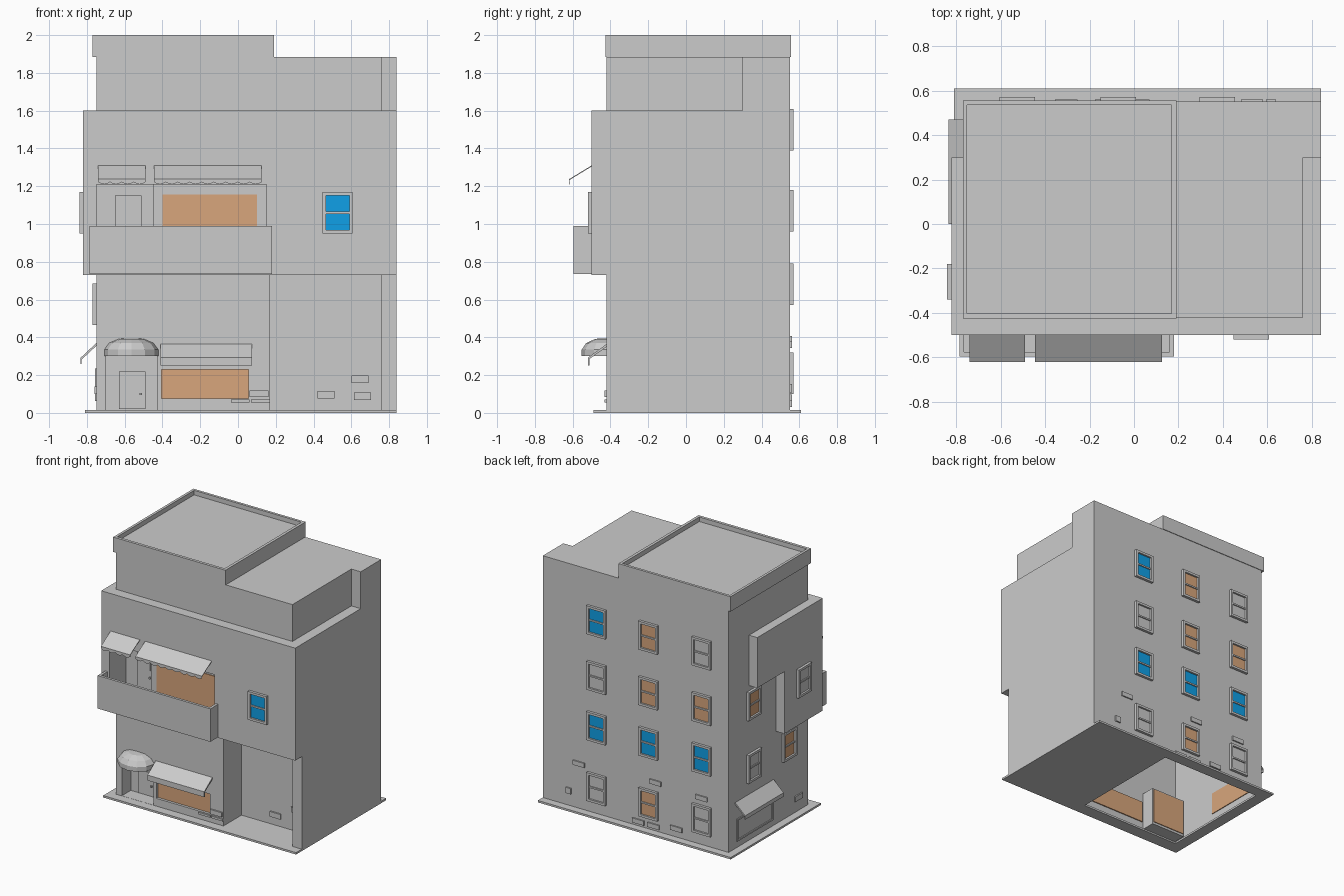
import bpy, bmesh, math
from mathutils import Matrix, Vector

cube = bpy.data.objects.get("Cube")
if cube:
    bpy.data.objects.remove(cube)


def material(name, rgb):
    m = bpy.data.materials.new(name)
    m.use_nodes = True
    m.diffuse_color = (*rgb, 1)
    m.node_tree.nodes["Principled BSDF"].inputs["Base Color"].default_value = (*rgb, 1)
    return m


GREY = material("plaster grey", (0.6, 0.6, 0.6))
ORANGE = material("warm window", (0.69, 0.38, 0.2))
BLUE = material("blue window", (0.005, 0.36, 0.82))


def finish(name, bm, *mats):
    bmesh.ops.recalc_face_normals(bm, faces=bm.faces)
    me = bpy.data.meshes.new(name)
    bm.to_mesh(me)
    bm.free()
    for m in mats:
        me.materials.append(m)
    ob = bpy.data.objects.new(name, me)
    bpy.context.scene.collection.objects.link(ob)
    return ob


def prism(name, pts, axis, lo, hi, mat=GREY):
    """Extrude a 2D outline along an axis."""
    place = {"x": lambda a, b, c: (c, a, b),
             "y": lambda a, b, c: (a, c, b),
             "z": lambda a, b, c: (a, b, c)}[axis]
    bm = bmesh.new()
    face = bm.faces.new([bm.verts.new(place(a, b, lo)) for a, b in pts])
    new = bmesh.ops.extrude_face_region(bm, geom=[face])["geom"]
    shift = Vector(place(0, 0, hi - lo))
    bmesh.ops.translate(bm, vec=shift, verts=[v for v in new if isinstance(v, bmesh.types.BMVert)])
    return finish(name, bm, mat)


def box(name, x, y, z, mat=GREY):
    return prism(name, [(x[0], y[0]), (x[1], y[0]), (x[1], y[1]), (x[0], y[1])], "z", *z, mat)


def cut(ob, x, y, z):
    """Carve a box out of an object."""
    tool = box("cutter", x, y, z)
    tool.hide_render = True
    mod = ob.modifiers.new("cut", "BOOLEAN")
    mod.operation, mod.solver, mod.object = "DIFFERENCE", "EXACT", tool
    bpy.context.view_layer.objects.active = ob
    bpy.ops.object.modifier_apply(modifier=mod.name)
    bpy.data.objects.remove(tool)


# Rotation that turns a front-facing part towards each side
TURN = {"front": 0, "back": math.pi, "left": -math.pi / 2}


def wall_part(name, side, centre, bars, *mats):
    """Bars are (u, w, width, height, depth, material) on a wall."""
    bm = bmesh.new()
    turn = Matrix.Translation(centre) @ Matrix.Rotation(TURN[side], 4, "Z")
    for u, w, width, height, depth, index in bars:
        size = Matrix.Diagonal((width, depth, height, 1))
        new = bmesh.ops.create_cube(bm, size=1, matrix=turn @ Matrix.Translation((u, -depth / 2, w)) @ size)
        for f in {f for v in new["verts"] for f in v.link_faces}:
            f.material_index = index
    return finish(name, bm, *mats)


def sash_window(name, side, centre, glass):
    W, H, T = 0.16, 0.22, 0.018
    bars = [(s * (W - T) / 2, 0, T, H, 0.02, 0) for s in (-1, 1)]
    bars += [(0, s * (H - T) / 2, W, T, 0.02, 0) for s in (-1, 1)]
    bars += [(0, 0, W - T, 0.012, 0.014, 0), (0, 0, W - T, H - T, 0.006, 1)]
    wall_part(name, side, centre, bars, GREY, glass)


# Pavement slab, open under the shop
slab = box("base_slab", (-0.81, 0.84), (-0.49, 0.61), (0, 0.015))
cut(slab, (-0.72, 0.14), (-0.39, 0.52), (-0.1, 0.1))

# Ground floor with a side recess, hollow shop and doorway
ground = prism("ground_floor", [(-0.75, 0.55), (-0.75, -0.42), (0.17, -0.42), (0.17, -0.2),
                                (0.76, -0.2), (0.76, -0.42), (0.84, -0.42), (0.84, 0.55)], "z", 0.01, 0.73)
cut(ground, (-0.73, 0.15), (-0.40, 0.53), (-0.1, 0.7))
alcove = box("door_alcove", (-0.715, -0.42), (-0.41, -0.29), (0.012, 0.31))
for part in (ground, alcove):
    cut(part, (-0.70, -0.43), (-0.5, -0.31), (0.016, 0.30))
cut(ground, (-0.405, 0.055), (-0.5, -0.3), (0.075, 0.23))
box("shop_window", (-0.41, 0.06), (-0.40, -0.392), (0.07, 0.235), ORANGE)
box("alcove_lining", (-0.71, -0.43), (-0.29, -0.284), (0.03, 0.30), ORANGE)
box("side_window_lining", (-0.73, -0.724), (0.02, 0.45), (0.07, 0.24), ORANGE)


def door(name, centre, height):
    wall_part(name, "front", centre, [
        (0, 0, 0.14, height, 0.008, 0), (0.045, -0.02, 0.012, 0.012, 0.022, 0),
        (0, height / 4, 0.09, height / 3, 0.013, 0)], GREY)


door("street_door", (-0.56, -0.31, 0.12), 0.2)
wall_part("side_shop_window", "left", (-0.75, 0.235, 0.15), [
    (s * 0.215, 0, 0.012, 0.17, 0.008, 0) for s in (-1, 1)] + [
    (0, s * 0.08, 0.43, 0.012, 0.008, 0) for s in (-1, 1)], GREY)

# Overhanging middle floors with balcony niches
middle = box("middle_floors", (-0.75, 0.84), (-0.5, 0.55), (0.73, 1.6))
cut(middle, (-0.749, -0.45), (-0.6, -0.3), (0.75, 1.21))
cut(middle, (-0.451, 0.15), (-0.6, -0.42), (0.75, 1.21))
prism("left_bay", [(-0.5, 0.73), (-0.03, 0.73), (-0.03, 1.21), (0.3, 1.21), (0.3, 1.6), (-0.5, 1.6)],
      "x", -0.82, -0.75)
box("balcony_window", (-0.4, 0.1), (-0.426, -0.419), (0.85, 1.155), ORANGE)
door("balcony_door", (-0.58, -0.3, 0.95), 0.4)
balcony = box("balcony", (-0.785, 0.18), (-0.595, -0.49), (0.735, 0.99))
cut(balcony, (-0.765, 0.16), (-0.575, -0.4), (0.76, 1.1))
cut(balcony, (-0.9, 0.3), (-0.5, -0.4), (0.6, 1.1))

# Top floor and parapet roof
prism("top_floor", [(-0.75, 0.55), (-0.75, -0.42), (0.76, -0.42), (0.76, 0.3), (0.84, 0.3), (0.84, 0.55)],
      "z", 1.6, 1.885)
roof = box("roof_parapet", (-0.77, 0.19), (-0.425, 0.555), (1.885, 2.0))
cut(roof, (-0.75, 0.168), (-0.403, 0.535), (1.965, 2.1))

# Awnings over the balcony, with a scalloped valance
for name, lo, hi in (("small", -0.74, -0.49), ("large", -0.445, 0.125)):
    prism(name + "_balcony_awning", [(-0.5, 1.31), (-0.618, 1.238), (-0.618, 1.232), (-0.5, 1.304)], "x", lo, hi)
    n = round((hi - lo) / 0.063)
    step = (hi - lo) / n
    edge = [(hi, 1.238), (lo, 1.238)]
    for i in range(n):
        edge += [(lo + (i + t) * step, 1.222 - 0.012 * math.sin(math.pi * t)) for t in (0, 0.25, 0.5, 0.75)]
    edge.append((hi, 1.222))
    prism(name + "_balcony_valance", edge, "y", -0.62, -0.616)

# Street awnings
prism("shop_awning", [(-0.42, 0.365), (-0.52, 0.292), (-0.52, 0.25), (-0.512, 0.25), (-0.512, 0.285), (-0.42, 0.35)],
      "x", -0.41, 0.075)
prism("side_awning", [(-0.75, 0.37), (-0.835, 0.29), (-0.835, 0.26), (-0.828, 0.26), (-0.828, 0.282), (-0.75, 0.355)],
      "y", 0.0, 0.47)

# Rounded canopy over the street door
bm = bmesh.new()
rings = []
for r, z in ((1, 0.30), (1, 0.335), (0.82, 0.37), (0.45, 0.392), (0.02, 0.395)):
    rings.append([bm.verts.new((-0.565 + 0.143 * r * math.cos(a), -0.42 - 0.132 * r * math.sin(a), z))
                  for a in (math.pi * k / 6 for k in range(7))])
for low, high in zip(rings, rings[1:]):
    for k in range(6):
        bm.faces.new((low[k], low[k + 1], high[k + 1], high[k]))
finish("door_canopy", bm, GREY)

# Sash windows
columns = {0.375: (BLUE, GREY, BLUE, GREY),
           -0.07: (ORANGE, ORANGE, BLUE, ORANGE),
           -0.525: (GREY, ORANGE, BLUE, GREY)}
for x, glasses in columns.items():
    for z, glass in zip((1.5, 1.07, 0.68, 0.21), glasses):
        sash_window("back_window", "back", (x, 0.55, z), glass)
sash_window("front_window", "front", (0.527, -0.5, 1.06), BLUE)
for x, y, z, glass in ((-0.75, 0.25, 1.06, ORANGE), (-0.82, -0.26, 1.06, GREY),
                       (-0.75, 0.25, 0.575, GREY), (-0.75, -0.18, 0.575, ORANGE)):
    sash_window("left_window", "left", (x, y, z), glass)

# Loose bricks showing through the plaster
for x, z in ((0.53, 0.36), (-0.126, 0.39), (-0.52, 0.375), (0.02, 0.05), (-0.11, 0.05), (-0.305, 0.08)):
    wall_part("back_brick", "back", (x, 0.55, z), [(0, 0, 0.1, 0.035, 0.01, 0)], GREY)
wall_part("back_vent", "back", (0.617, 0.55, 0.13), [(0, 0, 0.045, 0.045, 0.01, 0)], GREY)
for x, z in ((0.465, 0.095), (0.645, 0.178), (0.66, 0.088)):
    wall_part("recess_brick", "front", (x, -0.2, z), [(0, 0, 0.09, 0.04, 0.012, 0)], GREY)
for x, z, h in ((0.112, 0.102, 0.035), (0.012, 0.063, 0.016), (0.12, 0.063, 0.016)):
    wall_part("front_brick", "front", (x, -0.42, z), [(0, 0, 0.1, h, 0.012, 0)], GREY)
wall_part("left_brick", "left", (-0.75, -0.3, 0.12), [(0, 0, 0.09, 0.04, 0.01, 0)], GREY)
